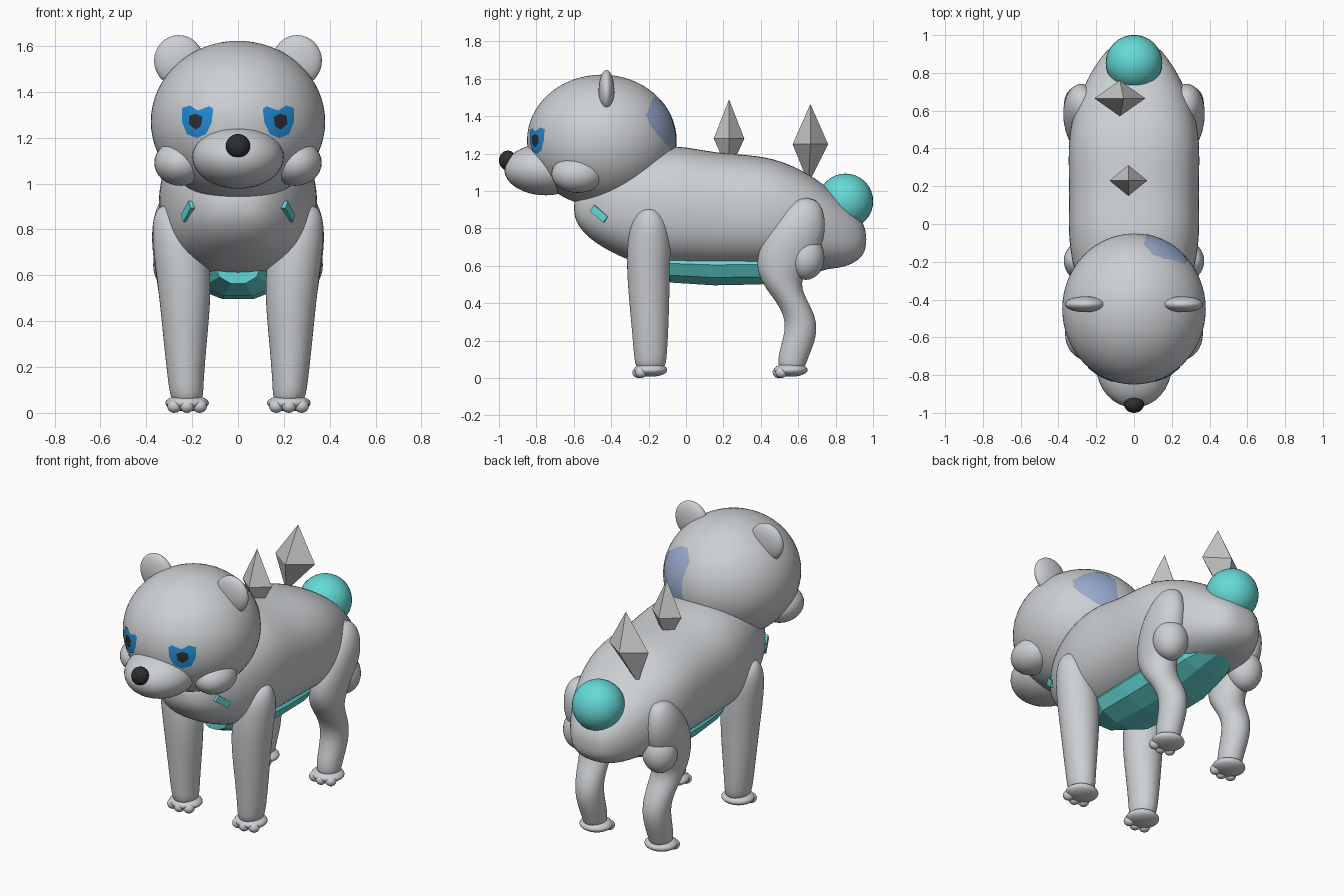
import bpy, bmesh
from math import sin, cos, tau, copysign, sqrt
from mathutils import Matrix, Vector

if "Cube" in bpy.data.objects:
    bpy.data.objects.remove(bpy.data.objects["Cube"], do_unlink=True)


def material(name, r, g, b):
    m = bpy.data.materials.new(name)
    m.use_nodes = True
    m.diffuse_color = (r, g, b, 1)
    bsdf = next(n for n in m.node_tree.nodes if n.type == 'BSDF_PRINCIPLED')
    bsdf.inputs["Base Color"].default_value = (r, g, b, 1)
    bsdf.inputs["Roughness"].default_value = 0.7
    return m


FUR = material("light grey fur", .61, .63, .65)
STONE = material("grey crystal", .58, .58, .58)
TEAL = material("teal", .13, .70, .67)
BLUE = material("eye blue", .015, .26, .68)
DARK = material("near black", .025, .028, .032)
SPOT = material("pale blue patch", .33, .41, .62)


def finish(name, bm, mat, smooth=True, mirror=False, subsurf=0):
    bmesh.ops.recalc_face_normals(bm, faces=bm.faces)
    mesh = bpy.data.meshes.new(name)
    bm.to_mesh(mesh)
    bm.free()
    mesh.materials.append(mat)
    for p in mesh.polygons:
        p.use_smooth = smooth
    ob = bpy.data.objects.new(name, mesh)
    bpy.context.collection.objects.link(ob)
    if mirror:
        mod = ob.modifiers.new("mirror", 'MIRROR')
        mod.use_mirror_merge = False
    if subsurf:
        mod = ob.modifiers.new("smooth", 'SUBSURF')
        mod.levels = mod.render_levels = subsurf
    return ob


def ball(name, centre, radii, mat, mirror=False, seg=32):
    bm = bmesh.new()
    m = Matrix.Translation(centre) @ Matrix.Diagonal((*radii, 1))
    bmesh.ops.create_uvsphere(bm, u_segments=seg, v_segments=seg // 2, radius=1, matrix=m)
    return finish(name, bm, mat, mirror=mirror)


def loft(name, rings, place, mat, sides=20, power=2, **kw):
    """Skin rings given as (station, a0, a1, b0, b1) extents."""
    bm = bmesh.new()
    loops = []
    for t, a0, a1, b0, b1 in rings:
        loop = []
        for i in range(sides):
            c, s = cos(tau * i / sides), sin(tau * i / sides)
            u = copysign(abs(c) ** (2 / power), c)
            v = copysign(abs(s) ** (2 / power), s)
            a = (a0 + a1 + u * (a1 - a0)) / 2
            b = (b0 + b1 + v * (b1 - b0)) / 2
            loop.append(bm.verts.new(place(t, a, b)))
        loops.append(loop)
    for p, q in zip(loops, loops[1:]):
        for i in range(sides):
            j = (i + 1) % sides
            bm.faces.new((p[i], p[j], q[j], q[i]))
    bm.faces.new(loops[0])
    bm.faces.new(loops[-1])
    return finish(name, bm, mat, **kw)


def along_y(t, a, b):
    return (a, t, b)


def along_z(t, a, b):
    return (b, a, t)


# Torso, from chest to rump
torso = [(-.6, .06, .87, .95), (-.57, .13, .8, .99), (-.5, .2, .73, 1.08),
         (-.4, .265, .67, 1.15), (-.25, .325, .6, 1.22), (-.05, .355, .585, 1.255),
         (.15, .345, .58, 1.205), (.4, .355, .58, 1.195), (.55, .335, .575, 1.15),
         (.7, .285, .575, 1.07), (.84, .21, .585, .95), (.93, .14, .63, .86),
         (.965, .07, .69, .79)]
loft("torso", [(y, -w, w, lo, hi) for y, w, lo, hi in torso], along_y, FUR,
     power=2.4, subsurf=2)

# Faceted belly plate
belly = [(-.24, .1, .56), (-.08, .2, .505), (.15, .215, .49), (.4, .215, .495),
         (.62, .18, .54), (.8, .11, .59)]
loft("belly_plate", [(y, -w, w, lo, .72) for y, w, lo in belly], along_y, TEAL,
     sides=10, smooth=False)

# Legs
loft("front_leg", [(.03, -.27, -.11, .15, .29), (.12, -.28, -.1, .15, .305),
                   (.3, -.295, -.09, .135, .325), (.5, -.315, -.085, .115, .345),
                   (.65, -.32, -.08, .12, .365), (.78, -.31, -.08, .15, .378),
                   (.86, -.28, -.11, .2, .37), (.91, -.23, -.16, .24, .34)],
     along_z, FUR, sides=16, mirror=True, subsurf=2)
loft("back_leg", [(.03, .5, .63, .16, .29), (.1, .485, .65, .155, .295),
                  (.2, .515, .695, .15, .305), (.3, .535, .705, .15, .31),
                  (.4, .49, .66, .15, .325), (.5, .405, .605, .15, .345),
                  (.6, .37, .66, .16, .36), (.7, .39, .73, .17, .375),
                  (.8, .44, .75, .18, .38), (.9, .52, .74, .2, .36),
                  (.965, .59, .69, .23, .31)],
     along_z, FUR, sides=16, mirror=True, subsurf=2)
ball("thigh_bulge", (.27, .64, .645), (.1, .1, .12), FUR, True)

# Feet with small toes
for label, y in (("front", -.19), ("back", .56)):
    ball(label + "_foot", (.222, y, .043), (.095, .09, .036), FUR, True)
    for k in (-1, 0, 1):
        ball(label + "_toe", (.222 + k * .055, y - .065 + abs(k) * .015, .03),
             (.032, .032, .03), FUR, True, 16)

# Head
HEAD = Vector((0, -.45, 1.27))
SIZE = Vector((.38, .4, .352))
ball("head", HEAD, SIZE, FUR, seg=64)
ball("cheek", (.25, -.58, 1.09), (.115, .14, .1), FUR, True)
ball("muzzle", (0, -.75, 1.115), (.2, .222, .138), FUR)
ball("nose", (0, -.953, 1.163), (.053, .047, .053), DARK)
ball("ear", (.258, -.425, 1.535), (.108, .042, .112), FUR, True)


def head_plate(name, outline, side, lift, mat, mirror=False, steps=4, rings=6):
    """Thin marking laid over the front (-1) or back (1) of the head."""
    bm = bmesh.new()
    size = SIZE * lift
    pts = [Vector(p) for p in outline]
    n = len(pts)
    edge = [pts[i].lerp(pts[(i + 1) % n], k / steps) for i in range(n) for k in range(steps)]
    mid = sum(pts, Vector((0, 0))) / n

    def on_head(p):
        x, z = p
        d = 1 - (x / size.x) ** 2 - ((z - HEAD.z) / size.z) ** 2
        return bm.verts.new((x, HEAD.y + side * size.y * sqrt(max(d, 0)), z))

    loops = [[on_head(mid.lerp(p, r / rings)) for p in edge] for r in range(1, rings + 1)]
    hub = on_head(mid)
    for i in range(len(edge)):
        j = (i + 1) % len(edge)
        bm.faces.new((hub, loops[0][i], loops[0][j]))
        for p, q in zip(loops, loops[1:]):
            bm.faces.new((p[i], q[i], q[j], p[j]))
    # Face the marking outwards
    ob = finish(name, bm, mat, mirror=mirror)
    if ob.data.polygons[0].normal.y * side < 0:
        ob.data.flip_normals()


head_plate("eye", [(.108, 1.325), (.125, 1.337), (.175, 1.318), (.21, 1.34), (.243, 1.33),
                   (.245, 1.27), (.222, 1.215), (.18, 1.198), (.14, 1.215), (.115, 1.265)],
           -1, 1.008, BLUE, True)
head_plate("pupil", [(.155, 1.29), (.185, 1.305), (.212, 1.295), (.215, 1.26),
                     (.185, 1.235), (.162, 1.25)], -1, 1.018, DARK, True)
head_plate("back_patch", [(.05, 1.45), (.1, 1.5), (.16, 1.49), (.21, 1.46), (.27, 1.41),
                          (.28, 1.35), (.255, 1.3), (.2, 1.25), (.12, 1.21), (.06, 1.22),
                          (.07, 1.35)], 1, 1.005, SPOT)

# Tail
ball("tail", (0, .853, .945), (.15, .148, .148), TEAL)


# Back crystals: four-sided double pyramids
def crystal(name, centre, half_x, half_y, top, bottom):
    bm = bmesh.new()
    c = Vector(centre)
    ring = [bm.verts.new(c + Vector(o)) for o in
            ((half_x, 0, 0), (0, half_y, 0), (-half_x, 0, 0), (0, -half_y, 0))]
    for tip in (bm.verts.new(top), bm.verts.new(bottom)):
        for i in range(4):
            bm.faces.new((ring[i], ring[(i + 1) % 4], tip))
    finish(name, bm, STONE, smooth=False)


crystal("front_crystal", (-.03, .23, 1.28), .1, .082, (-.03, .23, 1.49), (-.03, .23, 1.1))
crystal("rear_crystal", (-.075, .665, 1.25), .135, .095, (-.055, .665, 1.465), (-.13, .655, 1.04))

# Teal chips on the chest
bm = bmesh.new()
turn = Matrix.Rotation(-.42, 4, 'Z') @ Matrix.Rotation(-.65, 4, 'X')
bmesh.ops.create_cube(bm, size=1, matrix=Matrix.Translation((.212, -.46, .878)) @ turn
                      @ Matrix.Diagonal((.035, .1, .04, 1)))
finish("chest_chip", bm, TEAL, smooth=False, mirror=True)
